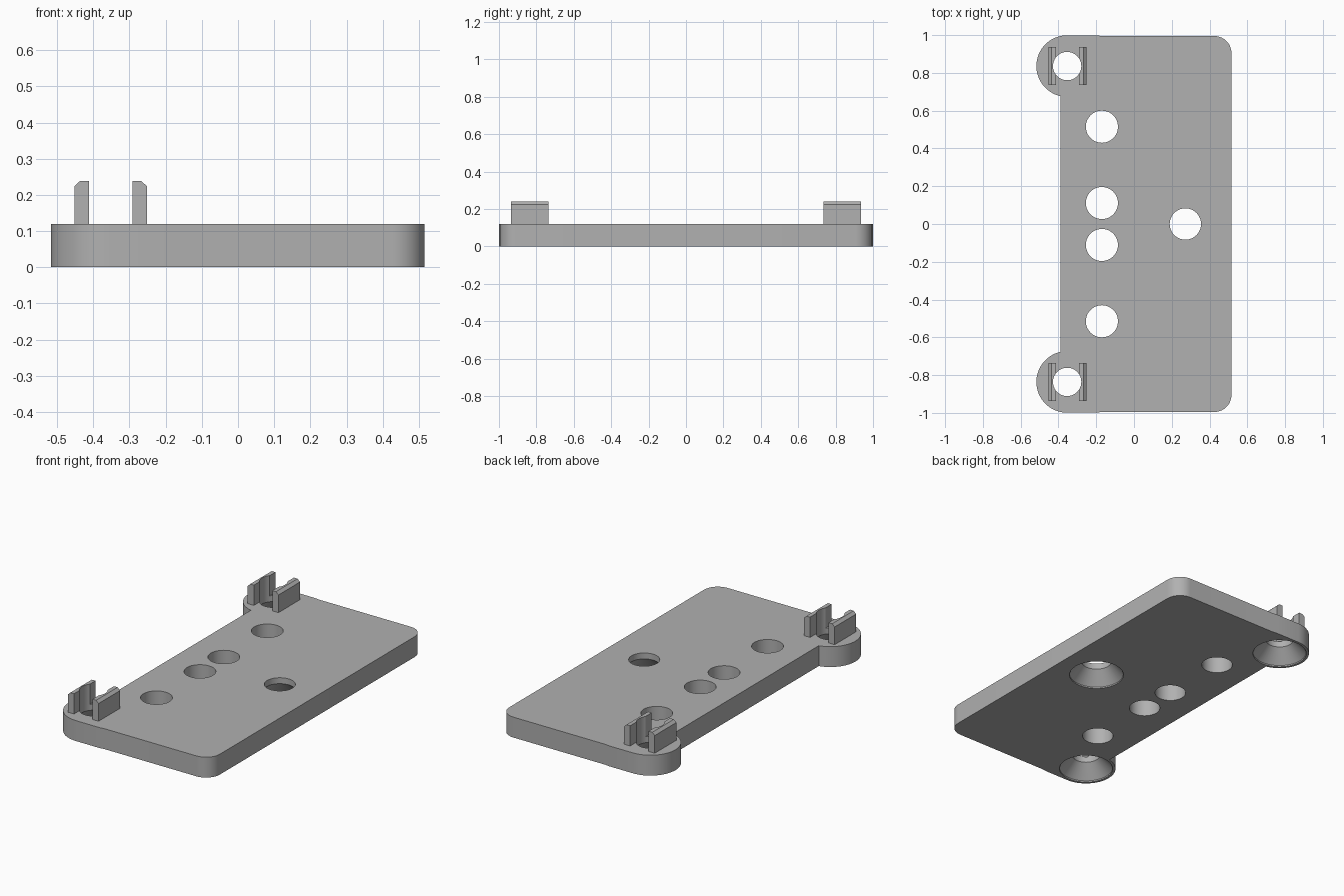
import bpy, bmesh
from math import sin, cos, pi, radians
from mathutils import Vector

if "Cube" in bpy.data.objects:
    bpy.data.objects.remove(bpy.data.objects["Cube"])

THICK = 0.12
BOSS_X, BOSS_Y, BOSS_R = -0.354, 0.836, 0.163
LEFT, RIGHT, EDGE_Y, CORNER = -0.39, 0.516, 0.995, 0.09

grey = bpy.data.materials.new("plain grey")
grey.use_nodes = True
colour = (0.44, 0.44, 0.44, 1)
grey.diffuse_color = colour
grey.node_tree.nodes["Principled BSDF"].inputs["Base Color"].default_value = colour


def arc(cx, cy, r, start, end, steps):
    angles = [radians(start + (end - start) * i / steps) for i in range(steps + 1)]
    return [(cx + r * cos(a), cy + r * sin(a)) for a in angles]


def prism(name, points, offset):
    """Extrude a closed 3D outline along an offset vector."""
    bm = bmesh.new()
    face = bm.faces.new([bm.verts.new(p) for p in points])
    top = bmesh.ops.extrude_face_region(bm, geom=[face])["geom"]
    bmesh.ops.translate(bm, vec=Vector(offset),
                        verts=[v for v in top if isinstance(v, bmesh.types.BMVert)])
    return finish(bm, name)


def lathe(name, x, y, profile, sides=48):
    """Solid of revolution from (radius, height) pairs, capped at both ends."""
    bm = bmesh.new()
    rings = [[bm.verts.new((x + r * cos(2 * pi * i / sides), y + r * sin(2 * pi * i / sides), z))
              for i in range(sides)] for r, z in profile]
    for low, high in zip(rings, rings[1:]):
        for i in range(sides):
            j = (i + 1) % sides
            bm.faces.new((low[i], low[j], high[j], high[i]))
    bm.faces.new(rings[0])
    bm.faces.new(rings[-1])
    return finish(bm, name)


def finish(bm, name):
    bmesh.ops.recalc_face_normals(bm, faces=bm.faces)
    mesh = bpy.data.meshes.new(name)
    bm.to_mesh(mesh)
    bm.free()
    mesh.materials.append(grey)
    obj = bpy.data.objects.new(name, mesh)
    bpy.context.collection.objects.link(obj)
    return obj


def cut(obj, cutter):
    bpy.context.view_layer.objects.active = obj
    mod = obj.modifiers.new("hole", "BOOLEAN")
    mod.operation, mod.solver, mod.object = "DIFFERENCE", "EXACT", cutter
    bpy.ops.object.modifier_apply(modifier=mod.name)


def countersink(name, x, y, radius, rim):
    return lathe(name, x, y, [(rim, -0.02), (rim, 0.008), (radius, 0.085), (radius, 0.4)])


# Plate outline: half of it, then mirrored front to back
half = arc(RIGHT - CORNER, EDGE_Y - CORNER, CORNER, 0, 90, 10)
half += [(-0.17, EDGE_Y), (-0.2, EDGE_Y + 0.004)]
half += arc(BOSS_X, BOSS_Y, BOSS_R, 90, 257, 32)
half += [(LEFT, BOSS_Y - BOSS_R + 0.004)]
outline = half + [(x, -y) for x, y in reversed(half)]
plate = prism("base_plate", [(x, y, 0) for x, y in outline], (0, 0, THICK))

# Snap clips: an upright pair on each boss, outer top edges bevelled
clips = []
for end, sy in (("back", 1), ("front", -1)):
    for side, sx in (("left", 1), ("right", -1)):
        profile = [(0.06, THICK), (0.1, THICK), (0.1, 0.224), (0.084, 0.239), (0.06, 0.239)]
        points = [(BOSS_X + 0.002 + sx * d, sy * BOSS_Y - 0.1, z) for d, z in profile]
        clips.append((sy, prism(f"{end}_{side}_clip", points, (0, 0.2, 0))))

# Countersunk boss holes, which also hollow the clips
cutters = []
for sy in (1, -1):
    cutter = countersink("boss_cutter", BOSS_X, sy * BOSS_Y, 0.075, 0.148)
    cutters.append(cutter)
    cut(plate, cutter)
    for clip_side, clip in clips:
        if clip_side == sy:
            cut(clip, cutter)

# Countersunk hole in the wide part of the plate
cutters.append(countersink("middle_cutter", 0.272, 0, 0.083, 0.15))
cut(plate, cutters[-1])

# Row of four straight holes
for y in (0.515, 0.111, -0.111, -0.515):
    cutters.append(lathe("row_cutter", -0.17, y, [(0.085, -0.1), (0.085, 0.3)]))
    cut(plate, cutters[-1])

for cutter in cutters:
    bpy.data.objects.remove(cutter)

# Smooth the round walls, keep the edges crisp
for obj in [plate] + [clip for _, clip in clips]:
    bpy.ops.object.select_all(action="DESELECT")
    obj.select_set(True)
    bpy.context.view_layer.objects.active = obj
    bpy.ops.object.shade_smooth_by_angle(angle=radians(30))
